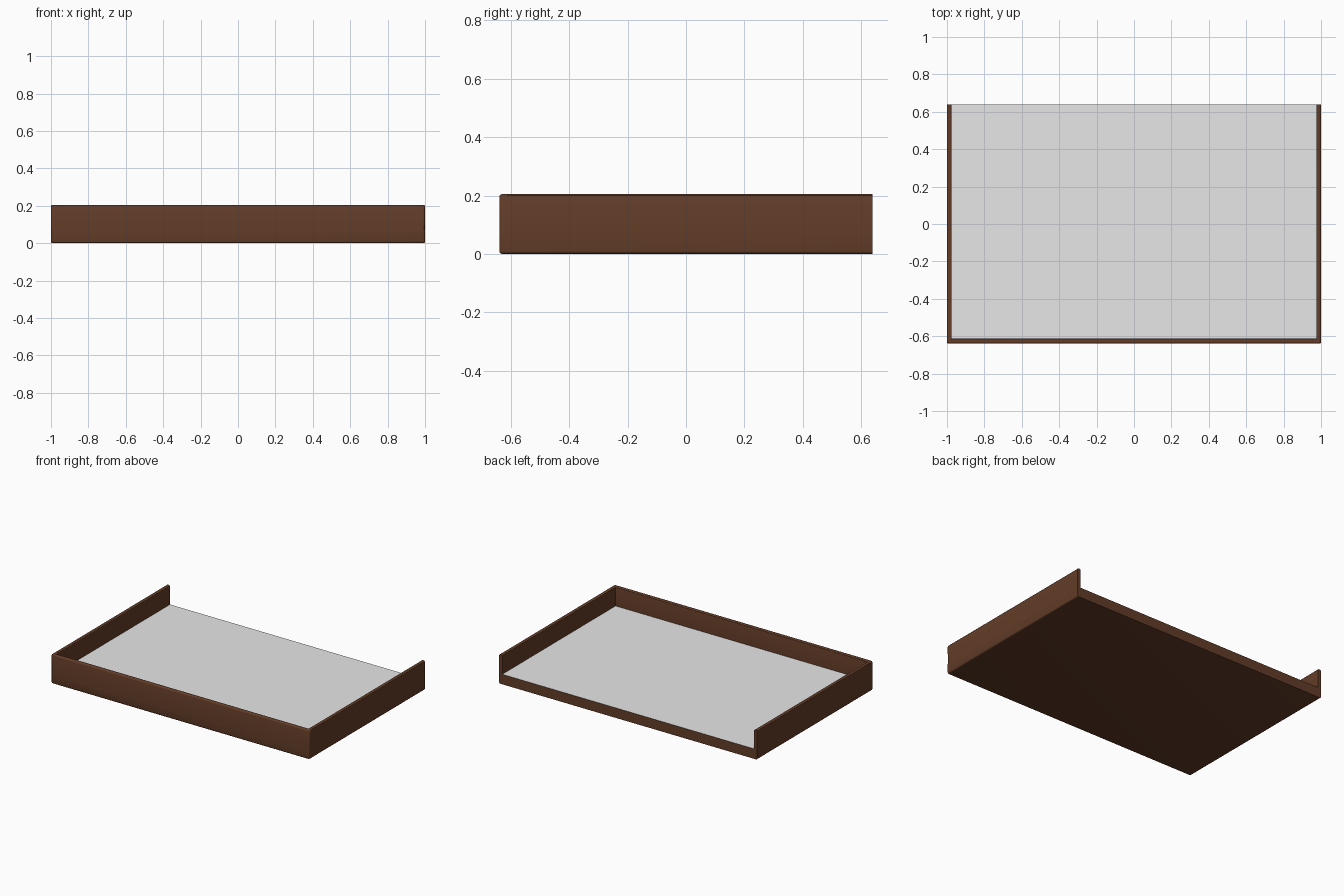
import bpy, bmesh

cube = bpy.data.objects.get("Cube")
if cube:
    bpy.data.objects.remove(cube, do_unlink=True)

# Overall sizes
HALF_X, HALF_Y = 1.0, 0.64
INNER_X, INNER_Y = 0.975, -0.613
FLOOR, RIM = 0.07, 0.205
BEVEL = 0.01


def material(name, colour):
    mat = bpy.data.materials.new(name)
    mat.use_nodes = True
    mat.diffuse_color = colour
    mat.node_tree.nodes["Principled BSDF"].inputs["Base Color"].default_value = colour
    return mat


def near(a, b):
    return abs(a - b) < 1e-4


bm = bmesh.new()

# Base slab
bmesh.ops.create_cube(bm, size=1)
for v in bm.verts:
    v.co = (v.co.x * 2 * HALF_X, v.co.y * 2 * HALF_Y, (v.co.z + 0.5) * FLOOR)

# Score the wall lines across the slab
for co, no in [((INNER_X, 0, 0), (1, 0, 0)), ((-INNER_X, 0, 0), (1, 0, 0)),
               ((0, INNER_Y, 0), (0, 1, 0))]:
    bmesh.ops.bisect_plane(bm, geom=bm.verts[:] + bm.edges[:] + bm.faces[:],
                           plane_co=co, plane_no=no)

# Raise the front and side walls, leaving the back open
border = []
for f in bm.faces:
    c = f.calc_center_median()
    if f.normal.z > 0.9 and (abs(c.x) > INNER_X or c.y < INNER_Y):
        border.append(f)
raised = bmesh.ops.extrude_face_region(bm, geom=border)["geom"]
bmesh.ops.delete(bm, geom=border, context="FACES_ONLY")
for v in raised:
    if isinstance(v, bmesh.types.BMVert):
        v.co.z = RIM
bmesh.ops.dissolve_limit(bm, angle_limit=0.01, verts=bm.verts[:], edges=bm.edges[:])
bmesh.ops.recalc_face_normals(bm, faces=bm.faces[:])

# Round the rim, the bottom and the front corners; the back stays square
soft = []
for e in bm.edges:
    a, b = e.verts[0].co, e.verts[1].co
    at_back = near(a.y, HALF_Y) and near(b.y, HALF_Y)
    rim_or_base = near(a.z, b.z) and (near(a.z, RIM) or near(a.z, 0))
    corner = near(a.y, -HALF_Y) and near(b.y, -HALF_Y)
    if not at_back and (rim_or_base or corner):
        soft.append(e)
bmesh.ops.bevel(bm, geom=soft, offset=BEVEL, segments=3, profile=0.5, affect="EDGES")

# Pale panel on the upper side of the floor
for f in bm.faces:
    c = f.calc_center_median()
    f.material_index = int(f.normal.z > 0.9 and near(c.z, FLOOR))

mesh = bpy.data.meshes.new("tray")
bm.to_mesh(mesh)
bm.free()
mesh.materials.append(material("dark brown wood", (0.125, 0.046, 0.021, 1)))
mesh.materials.append(material("pale grey panel", (0.8, 0.8, 0.8, 1)))
tray = bpy.data.objects.new("tray", mesh)
bpy.context.collection.objects.link(tray)
bpy.context.view_layer.objects.active = tray
tray.select_set(True)
bpy.ops.object.shade_smooth_by_angle()
